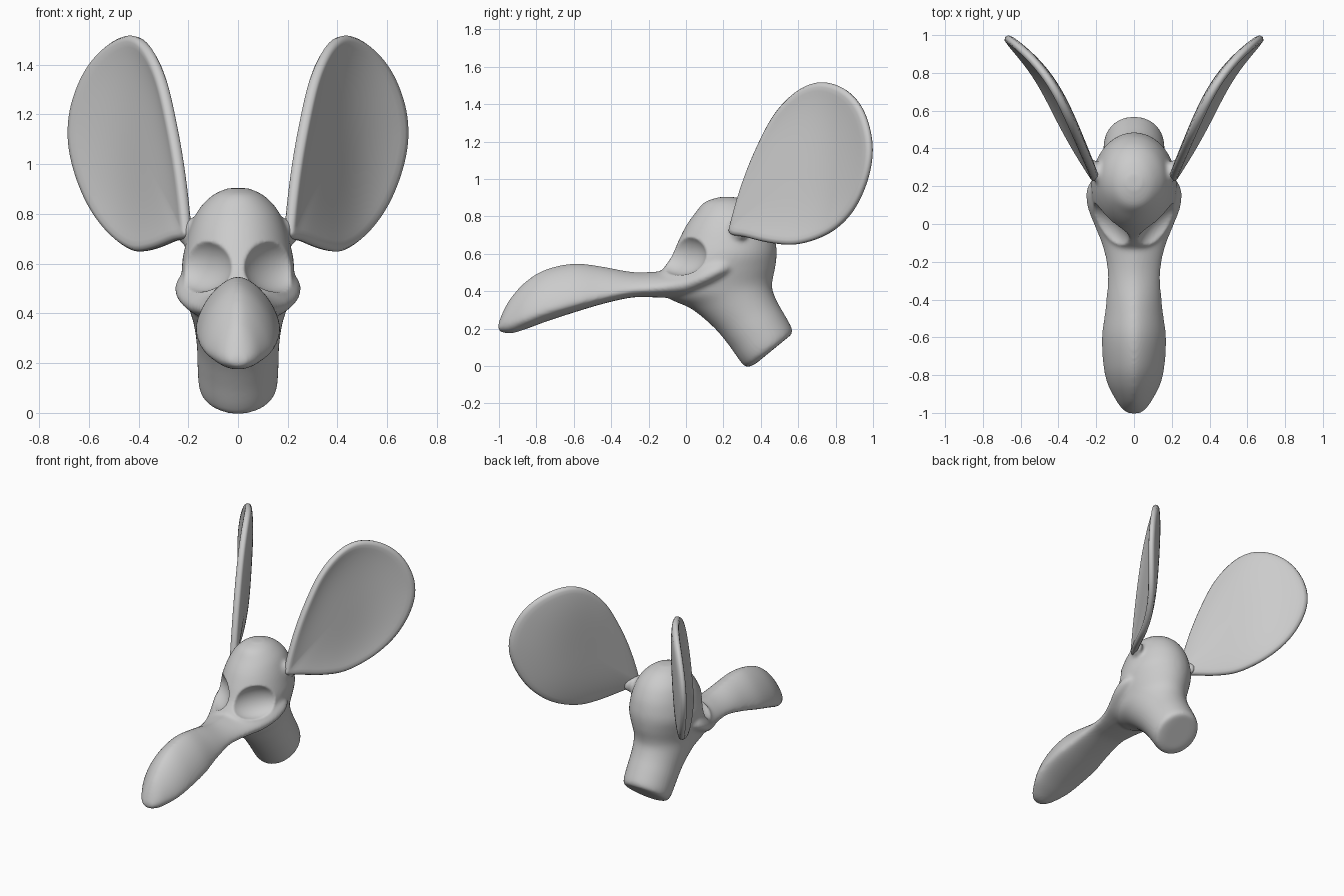
import bpy, bmesh, math
from mathutils import Vector, Matrix

if "Cube" in bpy.data.objects:
    bpy.data.objects.remove(bpy.data.objects["Cube"])


def spline(pts, n, closed=False):
    """Catmull-Rom through tuples of any length."""
    out, m = [], len(pts)
    for i in range(m if closed else m - 1):
        ids = [i - 1, i, i + 1, i + 2]
        a, b, c, d = [pts[k % m] if closed else pts[min(max(k, 0), m - 1)] for k in ids]
        for s in range(n):
            t = s / n
            out.append(tuple(0.5 * (2 * q + (r - p) * t + (2 * p - 5 * q + 4 * r - w) * t * t
                             + (3 * q - p - 3 * r + w) * t ** 3) for p, q, r, w in zip(a, b, c, d)))
    if not closed:
        out.append(tuple(pts[-1]))
    return out


def loft(bm, sections, power=1.0, seg=48):
    """Sections: (y, z) of one end, widest line and other end, then half width."""
    rings = []
    for py, pz, ry, rz, qy, qz, hw in spline(sections, 5):
        ring = []
        for k in range(seg):
            t = 2 * math.pi * k / seg
            c, s = math.cos(t), math.sin(t)
            e = power if c > 0 else 1.0
            u = abs(c) ** e
            ey, ez = (py, pz) if c > 0 else (qy, qz)
            x = hw * math.copysign(abs(s) ** e, s)
            ring.append(bm.verts.new((x, ry + u * (ey - ry), rz + u * (ez - rz))))
        rings.append(ring)
    for a, b in zip(rings, rings[1:]):
        for k in range(seg):
            bm.faces.new((a[k], a[(k + 1) % seg], b[(k + 1) % seg], b[k]))
    bm.faces.new(rings[0])
    bm.faces.new(rings[-1])


def make(name, bm):
    bmesh.ops.recalc_face_normals(bm, faces=bm.faces)
    for f in bm.faces:
        f.smooth = True
    me = bpy.data.meshes.new(name)
    bm.to_mesh(me)
    bm.free()
    ob = bpy.data.objects.new(name, me)
    bpy.context.collection.objects.link(ob)
    return ob


def ellipsoid(bm, loc, radii, angle):
    mat = Matrix.Translation(loc) @ Matrix.Rotation(angle, 4, 'Z') @ Matrix.Diagonal((*radii, 1))
    bmesh.ops.create_uvsphere(bm, u_segments=40, v_segments=24, radius=1, matrix=mat)


# Cranium and neck: front point, back point, half width
skull = [(.18, .904, .26, .904, .04), (.10, .877, .34, .877, .10), (.05, .82, .41, .82, .157),
         (0, .75, .458, .74, .192), (-.04, .67, .48, .66, .214), (-.08, .58, .485, .60, .226),
         (-.14, .48, .478, .53, .218), (-.10, .37, .463, .46, .195), (.03, .305, .462, .41, .178),
         (.15, .205, .487, .345, .166), (.23, .11, .53, .27, .163), (.29, .025, .565, .205, .158),
         (.325, -.006, .568, .175, .142), (.37, .01, .535, .145, .09)]
head = bmesh.new()
loft(head, [(a, b, (a + c) / 2, (b + d) / 2, c, d, w) for a, b, c, d, w in skull])

# Snout and cheek ledge: y, top, widest, bottom, half width
snout = [(-1.003, .23, .208, .188, .035), (-.975, .30, .22, .178, .068), (-.93, .375, .235, .175, .098),
         (-.85, .458, .26, .20, .14), (-.75, .517, .295, .237, .163), (-.6, .549, .335, .286, .171),
         (-.45, .533, .37, .331, .153), (-.3, .505, .40, .365, .141), (-.2, .503, .41, .368, .148),
         (-.1, .515, .422, .365, .174), (0, .56, .44, .365, .214), (.1, .64, .475, .40, .25),
         (.19, .66, .515, .44, .25), (.25, .62, .53, .48, .21)]
loft(head, [(y, t, y, r, y, b, w) for y, t, r, b, w in snout], power=1.25)

# Ear roots
for s in (1, -1):
    ellipsoid(head, (s * .2, .275, .728), (.034, .085, .055), -s * math.radians(30))
head = make("head", head)

# Eye socket cutters
cut = bmesh.new()
for s in (1, -1):
    ellipsoid(cut, (s * .156, -.035, .6), (.175, .097, .114), s * math.radians(48))
cut = make("eye_socket_cutter", cut)
cut.hide_render = True
cut.display_type = 'WIRE'

for i, size in enumerate((.011, .0085)):
    rm = head.modifiers.new("Remesh", 'REMESH')
    rm.mode = 'VOXEL'
    rm.voxel_size = size
    rm.use_smooth_shade = True
    sm = head.modifiers.new("Smooth", 'SMOOTH')
    sm.factor, sm.iterations = .5, (8, 3)[i]
    if i == 0:
        bo = head.modifiers.new("Sockets", 'BOOLEAN')
        bo.operation, bo.object, bo.solver = 'DIFFERENCE', cut, 'EXACT'

# Ears: dished leaf outline in (y, z), mirrored
outline = [(.235, .76), (.295, .97), (.375, 1.17), (.475, 1.355), (.6, 1.477), (.73, 1.52), (.86, 1.475),
           (.95, 1.36), (.993, 1.18), (.968, 1.0), (.887, .825), (.765, .71), (.6, .65), (.45, .657),
           (.31, .69), (.235, .705)]
edge = spline(outline, 4, True)
cy, cz, steps = .62, 1.06, 10
bm = bmesh.new()


def ear_point(y, z, r):
    t = min(max((y - .23) / .76, 0), 1)
    bend = .05 * math.sin(math.pi * t * t)
    return Vector((.097 + .665 * y - .064 * z - bend - .03 * (1 - r ** 4), y, z))


centre = bm.verts.new(ear_point(cy, cz, 0))
rings = [[bm.verts.new(ear_point(cy + (y - cy) * r, cz + (z - cz) * r, r)) for y, z in edge]
         for r in [(k + 1) / steps for k in range(steps)]]
n = len(edge)
for k in range(n):
    j = (k + 1) % n
    bm.faces.new((centre, rings[0][k], rings[0][j]))
    for a, b in zip(rings, rings[1:]):
        bm.faces.new((a[k], b[k], b[j], a[j]))
ears = make("ears", bm)
so = ears.modifiers.new("Thickness", 'SOLIDIFY')
so.thickness, so.offset = .046, 0
ears.modifiers.new("Mirror", 'MIRROR').use_axis = (True, False, False)
sub = ears.modifiers.new("Round", 'SUBSURF')
sub.levels = sub.render_levels = 1
